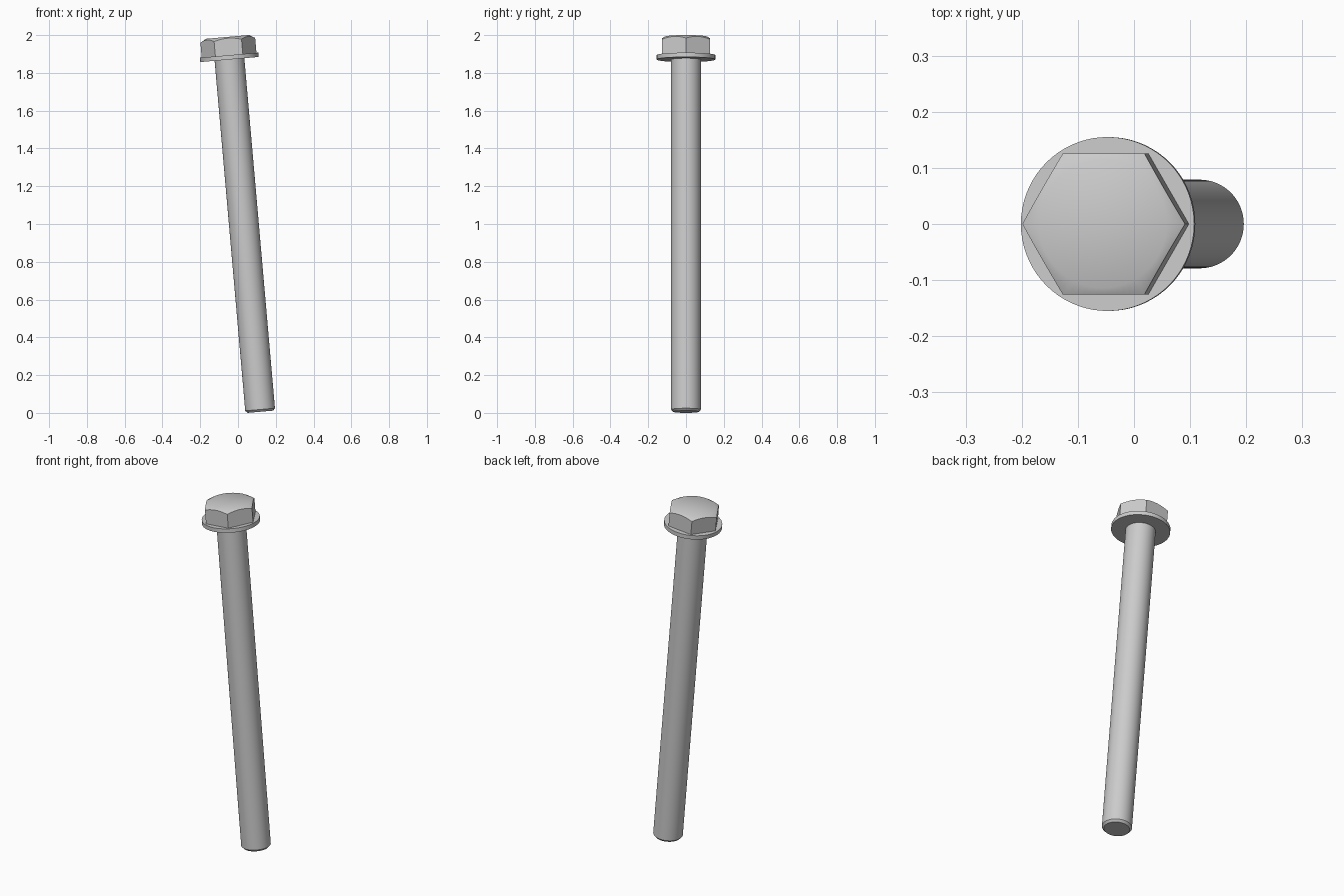
import bpy, bmesh
from math import sin, cos, pi, radians
from mathutils import Matrix

if "Cube" in bpy.data.objects:
    bpy.data.objects.remove(bpy.data.objects["Cube"])

# the whole bolt leans 5 degrees toward -x about its tip
LEAN = Matrix.Translation((0.118, 0, 0.006)) @ Matrix.Rotation(radians(-5), 4, 'Y')
FLANGE_Z, HEAD_Z, TOP_Z = 1.872, 1.895, 1.992


def loft(name, rings, cap_first=False, cap_last=False):
    """Bridge a list of closed rings of points into one surface."""
    bm = bmesh.new()
    loops = [[bm.verts.new(p) for p in ring] for ring in rings]
    n = len(loops[0])
    for a, b in zip(loops, loops[1:]):
        for i in range(n):
            j = (i + 1) % n
            bm.faces.new((a[i], a[j], b[j], b[i]))
    if cap_first:
        bm.faces.new(loops[0][::-1])
    if cap_last:
        bm.faces.new(loops[-1])
    mesh = bpy.data.meshes.new(name)
    bm.transform(LEAN)
    bm.to_mesh(mesh)
    bm.free()
    obj = bpy.data.objects.new(name, mesh)
    bpy.context.collection.objects.link(obj)
    bpy.ops.object.select_all(action='DESELECT')
    obj.select_set(True)
    bpy.context.view_layer.objects.active = obj
    bpy.ops.object.shade_smooth_by_angle(angle=radians(35))
    return obj


def circle(r, z, n=72):
    return [(r * cos(2 * pi * i / n), r * sin(2 * pi * i / n), z) for i in range(n)]


def hexagon(flat, z_of_r, n=72):
    """Hexagon with corners on x, subdivided along its sides."""
    pts = []
    for i in range(n):
        a = 2 * pi * i / n
        r = flat / cos(a % (pi / 3) - pi / 6)
        pts.append((r * cos(a), r * sin(a), z_of_r(r)))
    return pts


# shank with a small chamfer at the tip
loft("shank", [circle(0.068, 0), circle(0.079, 0.012), circle(0.079, FLANGE_Z)],
     cap_first=True)

# round flange under the head
loft("flange", [circle(0.078, FLANGE_Z), circle(0.155, FLANGE_Z),
                circle(0.155, HEAD_Z), circle(0.11, HEAD_Z)])

# hex head, its corners cut by a conical chamfer
CHAMFER_R = 0.114
loft("hex_head", [hexagon(0.126, lambda r: HEAD_Z),
                  hexagon(0.126, lambda r: TOP_Z - (r - CHAMFER_R) * 0.577),
                  circle(CHAMFER_R, TOP_Z)], cap_last=True)
